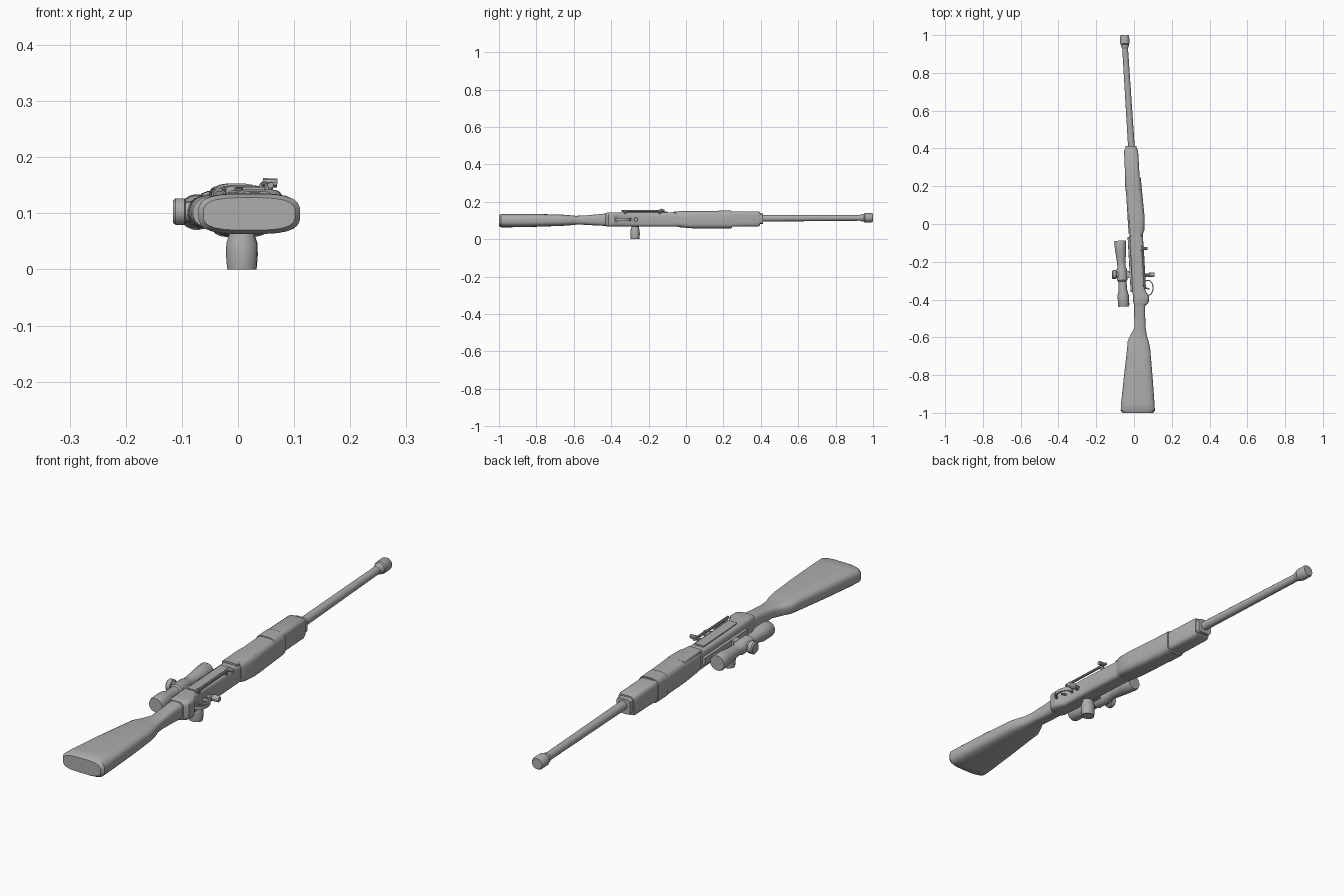
import bpy, bmesh, math
from mathutils import Vector

mat = bpy.data.materials.new("plain grey")
mat.diffuse_color = (0.42, 0.42, 0.42, 1)


def finish(name, bm):
    bmesh.ops.recalc_face_normals(bm, faces=bm.faces)
    me = bpy.data.meshes.new(name)
    bm.to_mesh(me)
    bm.free()
    me.materials.append(mat)
    ob = bpy.data.objects.new(name, me)
    bpy.context.collection.objects.link(ob)
    return ob


def skin(bm, rings):
    """Bridge equal vertex rings and cap both ends."""
    vs = [[bm.verts.new(p) for p in r] for r in rings]
    n = len(vs[0])
    for a, b in zip(vs, vs[1:]):
        for i in range(n):
            j = (i + 1) % n
            bm.faces.new((a[i], a[j], b[j], b[i]))
    bm.faces.new(vs[0])
    bm.faces.new(vs[-1])


def loft(name, secs, power=0.5, n=20, slant=0.0):
    """Rounded-box sections (y, x0, x1, z0, z1) along the gun; slant leans the first section back."""
    rings = []
    for k, (y, x0, x1, z0, z1) in enumerate(secs):
        ring = []
        for i in range(n):
            a = 2 * math.pi * (i + 0.5) / n
            c, s = math.cos(a), math.sin(a)
            u = math.copysign(abs(c) ** power, c)
            v = math.copysign(abs(s) ** power, s)
            dy = slant * v if k == len(secs) - 1 else 0
            ring.append(((x0 + x1) / 2 + u * (x1 - x0) / 2, y + dy,
                         (z0 + z1) / 2 + v * (z1 - z0) / 2))
        rings.append(ring)
    bm = bmesh.new()
    skin(bm, rings)
    return finish(name, bm)


def lathe(name, start, end, profile, n=16):
    """Turned part along start-end; profile holds (fraction, radius)."""
    a, b = Vector(start), Vector(end)
    d = (b - a).normalized()
    u = d.orthogonal().normalized()
    w = d.cross(u)
    rings = [[a.lerp(b, t) + r * (math.cos(q) * u + math.sin(q) * w)
              for q in [2 * math.pi * (i + 0.5) / n for i in range(n)]]
             for t, r in profile]
    bm = bmesh.new()
    skin(bm, rings)
    return finish(name, bm)


def rod(name, start, end, r, n=10):
    return lathe(name, start, end, [(0, r), (1, r)], n)


# Shoulder stock with wrist
loft("shoulder_stock", [
    (-1.0, -0.062, 0.102, 0.070, 0.128), (-0.988, -0.071, 0.111, 0.063, 0.135),
    (-0.95, -0.069, 0.109, 0.063, 0.136), (-0.80, -0.053, 0.098, 0.066, 0.135),
    (-0.66, -0.037, 0.086, 0.071, 0.131), (-0.62, -0.034, 0.078, 0.074, 0.128),
    (-0.59, -0.020, 0.068, 0.077, 0.125), (-0.55, 0.002, 0.062, 0.077, 0.126),
    (-0.48, 0.001, 0.059, 0.073, 0.132), (-0.42, 0.000, 0.060, 0.070, 0.138)], 0.62, 24)

# Receiver, flared at the rear
loft("receiver", [
    (-0.43, 0.000, 0.064, 0.069, 0.139), (-0.415, -0.004, 0.078, 0.067, 0.143),
    (-0.385, -0.006, 0.080, 0.067, 0.143), (-0.355, -0.008, 0.062, 0.067, 0.143),
    (-0.20, -0.016, 0.056, 0.067, 0.142), (0.02, -0.028, 0.042, 0.067, 0.142)], 0.4, 20)

# Fore-end: long lower wood, front section and cap
loft("fore_end", [
    (-0.05, -0.029, 0.048, 0.067, 0.148), (-0.03, -0.030, 0.056, 0.063, 0.150),
    (0.03, -0.034, 0.057, 0.058, 0.150), (0.10, -0.038, 0.050, 0.057, 0.150),
    (0.18, -0.043, 0.042, 0.058, 0.150), (0.245, -0.047, 0.036, 0.059, 0.151)],
    0.5, 24)
loft("fore_end_top_lip", [
    (-0.068, -0.022, 0.040, 0.130, 0.149), (0.05, -0.030, 0.048, 0.120, 0.150)], 0.5, 16)
loft("fore_end_band", [
    (0.175, -0.045, 0.041, 0.057, 0.153), (0.24, -0.049, 0.036, 0.058, 0.153)], 0.5, 24)
loft("front_guard", [
    (0.23, -0.046, 0.031, 0.066, 0.149), (0.385, -0.053, 0.022, 0.067, 0.149),
    (0.395, -0.050, 0.019, 0.072, 0.145)], 0.4, 20)
loft("front_cap", [(0.38, -0.047, 0.016, 0.080, 0.140),
                   (0.413, -0.046, 0.014, 0.080, 0.138)], 0.4, 16)

# Barrel and muzzle, following the slight tilt of the gun
lathe("barrel", (-0.012, 0.38, 0.111), (-0.049, 0.96, 0.114), [(0, 0.018), (1, 0.0155)])
lathe("muzzle", (-0.047, 0.93, 0.114), (-0.0505, 1.0, 0.115),
      [(0, 0.016), (0.18, 0.021), (0.3, 0.021), (0.36, 0.025), (0.9, 0.025), (1, 0.021)])

# Scope, turret and mount
lathe("scope_tube", (-0.054, -0.437, 0.102), (-0.074, -0.088, 0.102),
      [(0, 0.027), (0.02, 0.030), (0.17, 0.030), (0.25, 0.023), (0.38, 0.022),
       (0.40, 0.027), (0.57, 0.027), (0.60, 0.022), (0.68, 0.023), (0.85, 0.029),
       (0.98, 0.032), (1, 0.029)], 18)
lathe("scope_turret", (-0.06, -0.268, 0.103), (-0.1155, -0.268, 0.103),
      [(0, 0.018), (0.6, 0.018), (0.63, 0.024), (0.92, 0.024), (1, 0.020)], 14)
loft("scope_mount", [(-0.285, -0.045, 0.0, 0.088, 0.116),
                     (-0.25, -0.045, 0.0, 0.088, 0.116)], 0.3, 12)
loft("mount_rail", [(-0.36, -0.018, 0.01, 0.088, 0.118),
                    (-0.07, -0.034, -0.01, 0.088, 0.118)], 0.3, 12)

# Round knob under the receiver
knob = lathe("side_knob", (0.007, -0.272, 0.085), (0.007, -0.272, 0.0),
             [(0, 0.022), (0.28, 0.023), (0.45, 0.028), (0.7, 0.0285), (0.93, 0.027), (1, 0.026)], 14)
for v in knob.data.vertices:
    v.co.y = -0.272 + (v.co.y + 0.272) * 0.88

# Short handle, trigger and thin round trigger guard on the belly
lathe("short_handle", (0.045, -0.272, 0.105), (0.108, -0.268, 0.105),
      [(0, 0.009), (0.5, 0.009), (0.55, 0.012), (0.95, 0.012), (1, 0.010)], 10)
bm = bmesh.new()
rings = []
for k in range(17):
    a = math.radians(-125 + 250 * k / 16)
    c, s = math.cos(a), math.sin(a)
    rings.append([(0.074 + (0.027 + dr) * c, -0.338 + (0.040 + dr) * s, 0.105 + dz)
                  for dr, dz in ((-0.003, -0.007), (0.003, -0.007), (0.003, 0.007), (-0.003, 0.007))])
skin(bm, rings)
finish("trigger_guard", bm)
rod("trigger", (0.05, -0.335, 0.105), (0.082, -0.345, 0.105), 0.004, 8)

# Slim rod on the upper side with its posts and end stud
rod("side_rod", (0.058, -0.345, 0.150), (0.046, -0.115, 0.152), 0.0055)
for i, y in enumerate((-0.325, -0.14)):
    x = 0.05 - 0.052 * (y + 0.2)
    rod(f"rod_post_{i + 1}", (x - 0.008, y, 0.128), (x, y, 0.152), 0.008)
rod("rod_stud", (0.044, -0.13, 0.155), (0.070, -0.13, 0.154), 0.008)

# Ejection cover plate on the upper side
loft("ejection_cover", [(-0.33, 0.008, 0.048, 0.138, 0.147),
                        (-0.10, -0.006, 0.034, 0.138, 0.147)], 0.3, 12)

# Smooth the rounded parts, keep the creases
bpy.ops.object.select_all(action='SELECT')
bpy.context.view_layer.objects.active = knob
bpy.ops.object.shade_smooth_by_angle(angle=math.radians(32))
